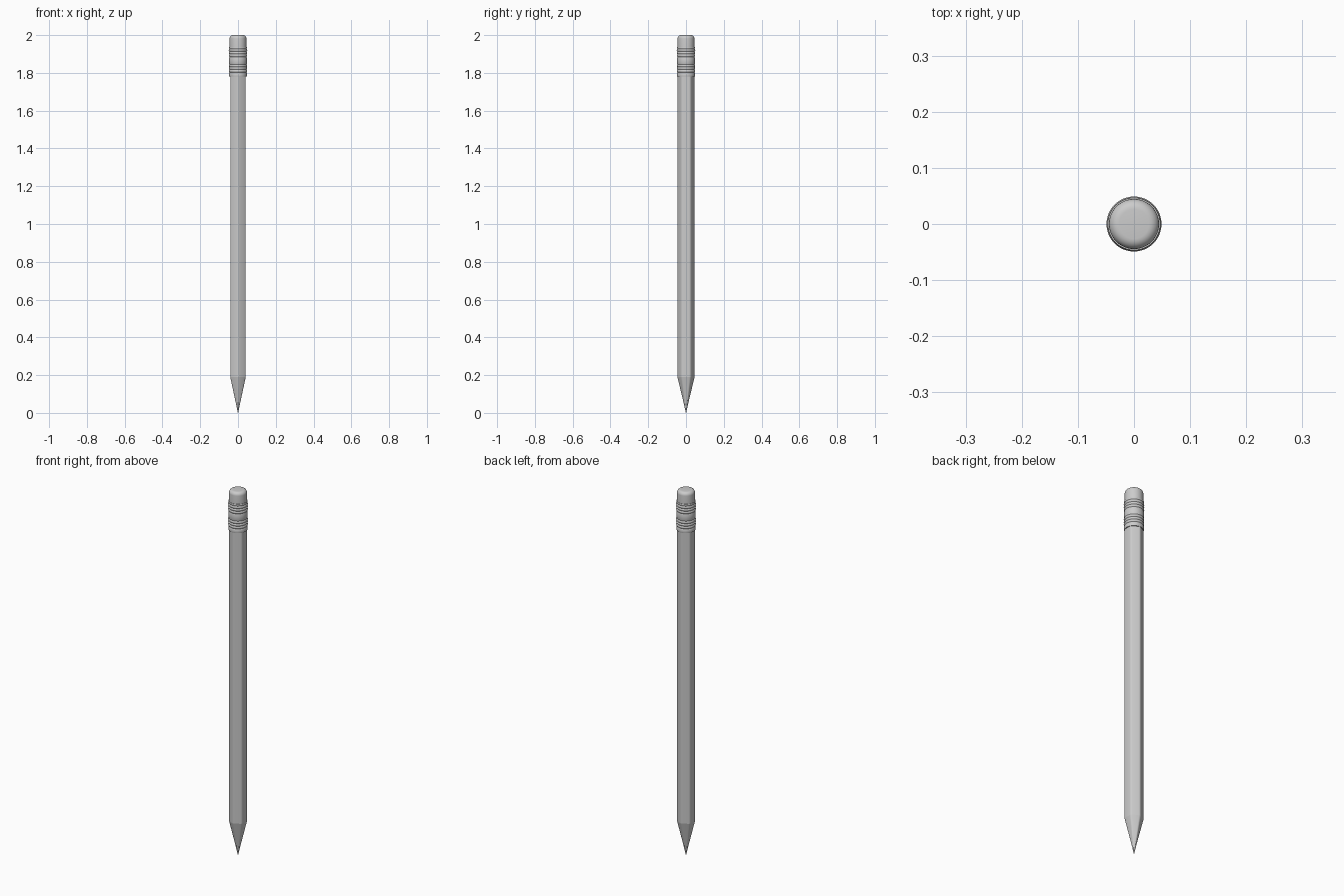
import bpy, math

if "Cube" in bpy.data.objects:
    bpy.data.objects.remove(bpy.data.objects["Cube"])


def loft(name, rings, angle=30):
    """Skin a stack of equal-length point rings and cap both ends."""
    n = len(rings[0])
    verts = [p for r in rings for p in r]
    faces = [(k * n + i, k * n + (i + 1) % n, (k + 1) * n + (i + 1) % n, (k + 1) * n + i)
             for k in range(len(rings) - 1) for i in range(n)]
    faces += [tuple(reversed(range(n))), tuple(range(len(verts) - n, len(verts)))]
    mesh = bpy.data.meshes.new(name)
    mesh.from_pydata(verts, [], faces)
    obj = bpy.data.objects.new(name, mesh)
    bpy.context.collection.objects.link(obj)
    bpy.context.view_layer.objects.active = obj
    obj.select_set(True)
    bpy.ops.object.shade_smooth_by_angle(angle=math.radians(angle))
    obj.select_set(False)
    return obj


def circle(r, z, n=48):
    return [(r * math.cos(2 * math.pi * i / n), r * math.sin(2 * math.pi * i / n), z)
            for i in range(n)]


def hexagon(apothem, corner, z):
    """Hexagon with flats facing +-x and rounded corners on +-y."""
    pts = []
    c = (apothem - corner) / math.cos(math.pi / 6)
    for k in range(6):
        a = math.radians(30 + 60 * k)
        for d in (-30, -10, 10, 30):
            b = a + math.radians(d)
            pts.append((c * math.cos(a) + corner * math.cos(b),
                        c * math.sin(a) + corner * math.sin(b), z))
    return pts


# Hexagonal shaft
AP, CORNER, SHOULDER = 0.041, 0.012, 0.19
loft("shaft", [hexagon(AP, CORNER, SHOULDER), hexagon(AP, CORNER, 1.8)], 35)

# Sharpened wood cone, blending from hexagon to round
tip_z, tip_r = 0.04, 0.0095
base = hexagon(AP, CORNER, SHOULDER)
neck = [(tip_r * x / math.hypot(x, y), tip_r * y / math.hypot(x, y), tip_z) for x, y, z in base]
loft("sharpened_cone", [neck, base], 35)

# Graphite point
point = [(x * 0.1, y * 0.1, 0.0) for x, y, z in neck]
loft("graphite_point", [point, neck], 35)

# Metal ferrule with two groups of ridges
profile = [(0.0465, 1.78), (0.0475, 1.783), (0.0475, 1.80)]


def ridges(z0):
    for k in range(3):
        z = z0 + k * 0.014
        profile.extend([(0.0455, z), (0.0485, z + 0.004), (0.049, z + 0.007), (0.0485, z + 0.010)])
    profile.append((0.0455, z0 + 0.042))


ridges(1.803)
profile += [(0.0475, 1.851), (0.0475, 1.879)]
ridges(1.885)
profile += [(0.0475, 1.931), (0.0475, 1.936), (0.0465, 1.938)]
loft("ferrule", [circle(r, z) for r, z in profile], 40)

# Eraser with rounded top edge
fillet, er = 0.018, 0.0445
rings = [circle(er, 1.93)]
for k in range(7):
    a = math.pi / 2 * k / 6
    rings.append(circle(er - fillet + fillet * math.cos(a), 2.0 - fillet + fillet * math.sin(a)))
loft("eraser", rings, 40)
